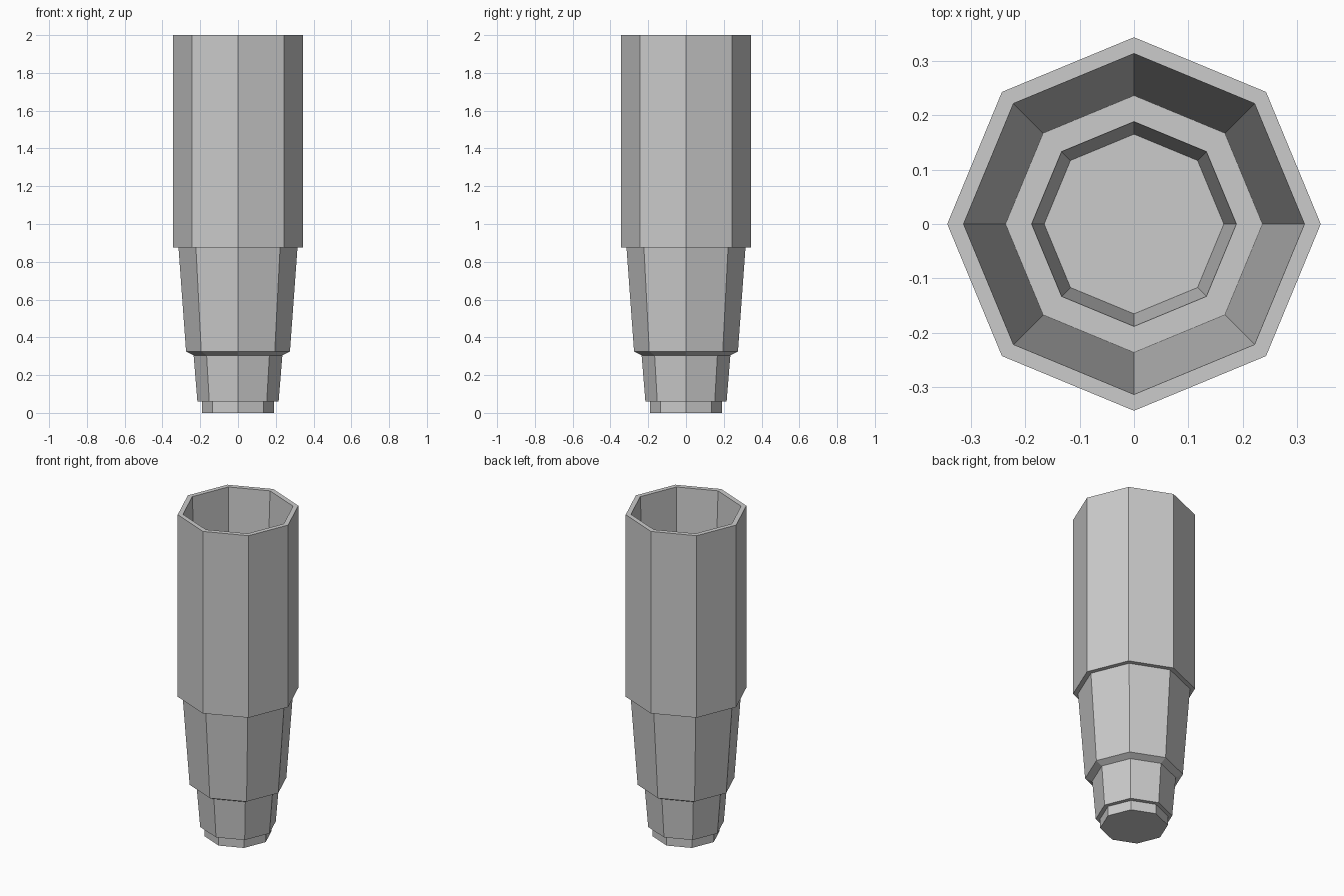
import bpy, bmesh, math

if "Cube" in bpy.data.objects:
    bpy.data.objects.remove(bpy.data.objects["Cube"])

SIDES = 8

# (radius, height) from the base up the outside, over the rim and down the inside
PROFILE = [
    (0.19, 0.0), (0.19, 0.06),        # foot
    (0.215, 0.06), (0.235, 0.305),    # lower collar
    (0.275, 0.325), (0.315, 0.875),   # tapered middle
    (0.343, 0.875), (0.343, 2.0),     # upper sleeve
    (0.313, 2.0), (0.236, 0.36),      # rim and inner wall
    (0.188, 0.36), (0.165, 0.08),     # inner ledge and well
]


def lathe(name, profile, sides):
    """Turn a profile into a closed faceted body with flat end caps."""
    bm = bmesh.new()
    rings = []
    for r, z in profile:
        rings.append([bm.verts.new((r * math.cos(2 * math.pi * i / sides),
                                    r * math.sin(2 * math.pi * i / sides), z))
                      for i in range(sides)])
    for a, b in zip(rings, rings[1:]):
        for i in range(sides):
            j = (i + 1) % sides
            bm.faces.new((a[i], a[j], b[j], b[i]))
    bm.faces.new(rings[0][::-1])   # underside
    bm.faces.new(rings[-1])        # inner floor
    bmesh.ops.recalc_face_normals(bm, faces=bm.faces)
    mesh = bpy.data.meshes.new(name)
    bm.to_mesh(mesh)
    bm.free()
    obj = bpy.data.objects.new(name, mesh)
    bpy.context.collection.objects.link(obj)
    return obj


# Hollow stepped octagonal tube
lathe("stepped_tube", PROFILE, SIDES)
